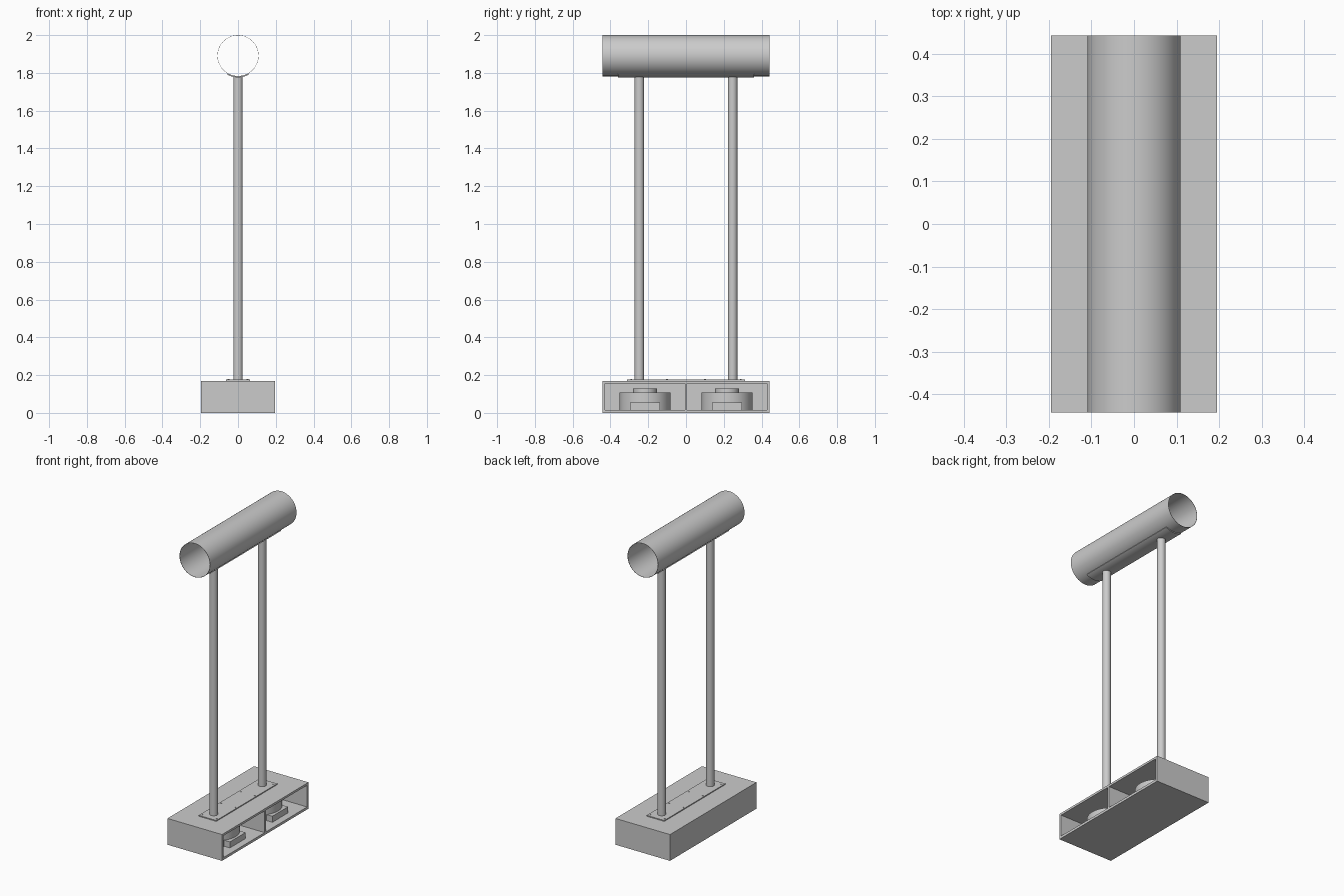
import bpy, bmesh, math
from mathutils import Matrix

if "Cube" in bpy.data.objects:
    bpy.data.objects.remove(bpy.data.objects["Cube"])


def finish(name, bm, smooth=False):
    bmesh.ops.recalc_face_normals(bm, faces=bm.faces)
    me = bpy.data.meshes.new(name)
    bm.to_mesh(me)
    bm.free()
    ob = bpy.data.objects.new(name, me)
    bpy.context.collection.objects.link(ob)
    if smooth:
        bpy.ops.object.select_all(action='DESELECT')
        ob.select_set(True)
        bpy.context.view_layer.objects.active = ob
        bpy.ops.object.shade_smooth_by_angle(angle=math.radians(35))
    return ob


def box(name, x, y, z):
    bm = bmesh.new()
    size = [b - a for a, b in (x, y, z)]
    mid = [(a + b) / 2 for a, b in (x, y, z)]
    bmesh.ops.create_cube(bm, size=1, matrix=Matrix.Translation(mid) @ Matrix.Diagonal((*size, 1)))
    return finish(name, bm)


def lathe(name, profile, x, y, steps=48):
    """Spin an (r, z) profile about a vertical axis."""
    bm = bmesh.new()
    vs = [bm.verts.new((r, 0, z)) for r, z in profile]
    es = [bm.edges.new(p) for p in zip(vs, vs[1:])]
    bmesh.ops.spin(bm, geom=vs + es, cent=(0, 0, 0), axis=(0, 0, 1),
                   angle=2 * math.pi, steps=steps)
    bmesh.ops.remove_doubles(bm, verts=bm.verts, dist=1e-5)
    bmesh.ops.translate(bm, verts=bm.verts, vec=(x, y, 0))
    return finish(name, bm, True)


def arc_shell(name, r0, r1, a0, a1, half, zc, n):
    """Curved sheet along y, between two radii and two angles."""
    bm = bmesh.new()
    closed = abs(a1 - a0) > 6.28
    rings = []
    for i in range(n if closed else n + 1):
        a = a0 + (a1 - a0) * i / n
        rings.append([bm.verts.new((r * math.cos(a), y, zc + r * math.sin(a)))
                      for r, y in ((r0, -half), (r1, -half), (r1, half), (r0, half))])
    pairs = list(zip(rings, rings[1:])) + ([(rings[-1], rings[0])] if closed else [])
    for p, q in pairs:
        for k in range(4):
            bm.faces.new((p[k], p[(k + 1) % 4], q[(k + 1) % 4], q[k]))
    if not closed:
        bm.faces.new(rings[0])
        bm.faces.new(rings[-1])
    return finish(name, bm, True)


# Base cabinet: two compartments open toward +x
base = box("base_cabinet", (-0.195, 0.195), (-0.442, 0.442), (0, 0.17))
for s in (-1, 1):
    cut = box("cutter", (-0.18, 0.3), sorted((s * 0.006, s * 0.428)), (0.016, 0.156))
    mod = base.modifiers.new("compartment", 'BOOLEAN')
    mod.operation, mod.solver, mod.object = 'DIFFERENCE', 'EXACT', cut
    bpy.context.view_layer.objects.active = base
    bpy.ops.object.modifier_apply(modifier=mod.name)
    bpy.data.objects.remove(cut)

# Mounting plate with bolts on the cabinet
box("mounting_plate", (-0.063, 0.063), (-0.312, 0.312), (0.17, 0.176))
for x in (-0.05, 0.05):
    for y in (-0.29, -0.1, 0.1, 0.29):
        lathe("plate_bolt", [(0, 0.179), (0.005, 0.179), (0.005, 0.175), (0, 0.175)], x, y, 12)

for s, side in ((-1, "front"), (1, "back")):
    # Pole
    lathe(side + "_pole", [(0, 0.174), (0.025, 0.174), (0.025, 1.784), (0, 1.784)], 0, s * 0.247)
    # Round ballast unit with hub and low connector block
    y = s * 0.217
    lathe(side + "_ballast", [(0, 0.016), (0.135, 0.016), (0.135, 0.107), (0.063, 0.107),
                              (0.063, 0.128), (0, 0.128)], 0, y)
    box(side + "_ballast_block", (0.10, 0.15), (y - 0.08, y + 0.08), (0.016, 0.055))

# Curved saddle under the tube
arc_shell("saddle", 0.109, 0.115, math.radians(-120), math.radians(-60), 0.36, 1.891, 16)

# Open horizontal tube
arc_shell("top_tube", 0.1075, 0.109, 0, 2 * math.pi, 0.442, 1.891, 64)
